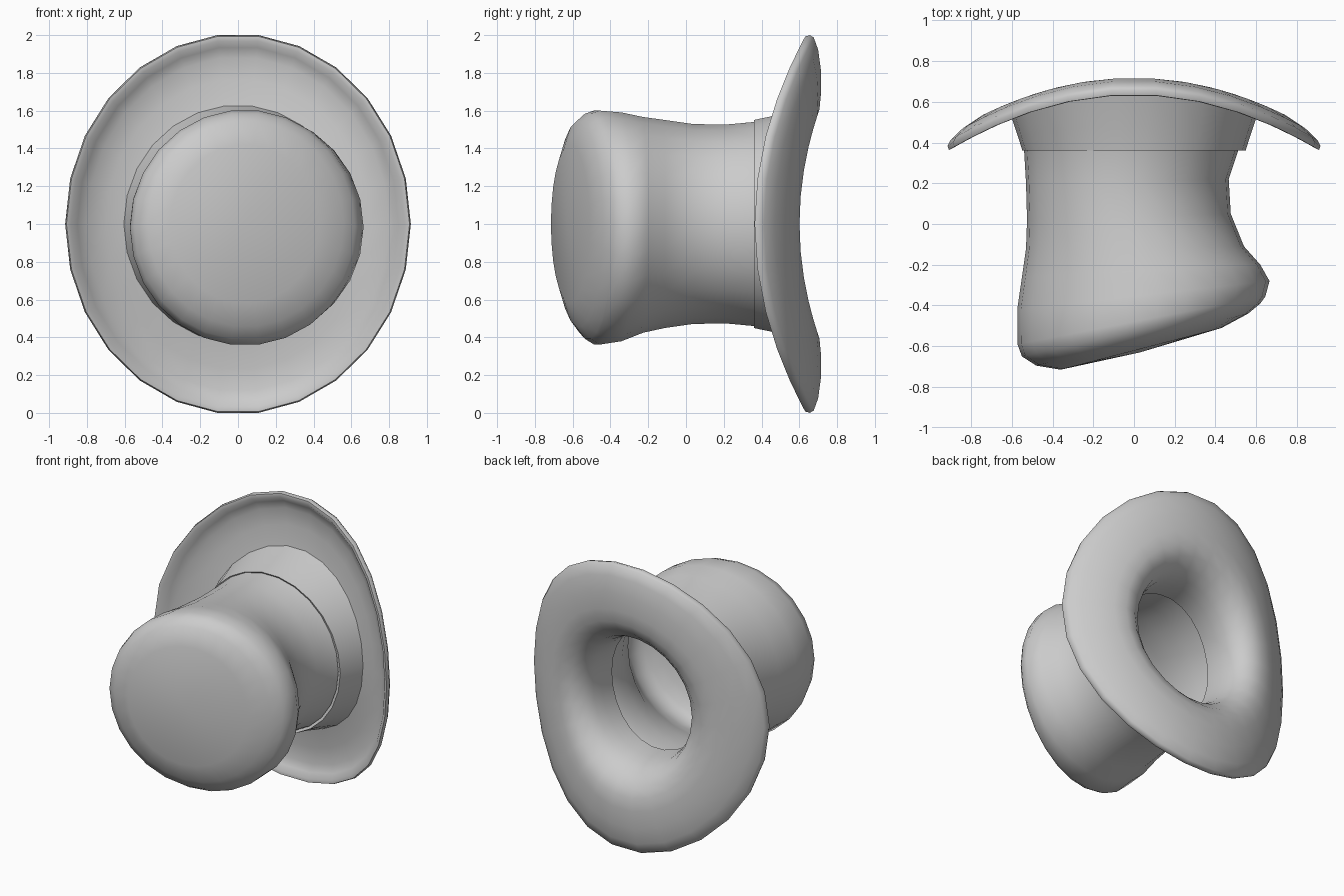
import bpy, bmesh
from math import cos, sin, pi

if "Cube" in bpy.data.objects:
    bpy.data.objects.remove(bpy.data.objects["Cube"])

N = 26          # sides around the hat axis (the y axis)
CURL = 0.33     # how far the brim sides bend forward


def crown_ring(left, right, rz, inset=0.0):
    """Tilted ring through a left and right (x, y) point."""
    (xl, yl), (xr, yr) = left, right
    cx, cy, rx = (xl + xr) / 2, (yl + yr) / 2, (xr - xl) / 2
    slope = (yr - yl) / 2
    pts = []
    for i in range(N):
        a = 2 * pi * i / N
        pts.append((cx + (rx - inset) * cos(a),
                    cy + slope * cos(a) + inset * 0.5,
                    1.0 - 0.3 * max(0, rz - 0.56) + (rz - inset) * sin(a)))
    return pts


def brim_ring(rx, rz, y, curl=CURL):
    """Elliptical ring bent forward at the sides."""
    pts = []
    for i in range(N):
        a = 2 * pi * i / N
        x = rx * cos(a)
        pts.append((x, y - curl * x * x, 1 + rz * sin(a)))
    return pts


def loft(name, rings, start=None, end=None, closed=False):
    """Skin a list of rings; start and end are optional centre points."""
    bm = bmesh.new()
    vs = [[bm.verts.new(p) for p in r] for r in rings]
    pairs = list(zip(vs, vs[1:])) + ([(vs[-1], vs[0])] if closed else [])
    for a, b in pairs:
        for i in range(N):
            j = (i + 1) % N
            bm.faces.new((a[i], a[j], b[j], b[i]))
    for centre, ring in ((start, vs[0]), (end, vs[-1])):
        if centre:
            c = bm.verts.new(centre)
            for i in range(N):
                bm.faces.new((c, ring[i], ring[(i + 1) % N]))
    bmesh.ops.recalc_face_normals(bm, faces=bm.faces)
    me = bpy.data.meshes.new(name)
    bm.to_mesh(me)
    bm.free()
    ob = bpy.data.objects.new(name, me)
    bpy.context.collection.objects.link(ob)
    bpy.ops.object.select_all(action='DESELECT')
    ob.select_set(True)
    bpy.context.view_layer.objects.active = ob
    bpy.ops.object.shade_smooth_by_angle(angle=pi / 3.2)
    return ob


# crown sections, from the tilted flat end to the brim
crown = [
    ((-0.36, -0.715), (0.43, -0.51), 0.42),
    ((-0.48, -0.695), (0.56, -0.44), 0.545),
    ((-0.55, -0.65), (0.62, -0.39), 0.60),
    ((-0.572, -0.59), (0.645, -0.355), 0.624),
    ((-0.573, -0.42), (0.665, -0.28), 0.61),
    ((-0.55, -0.26), (0.62, -0.20), 0.575),
    ((-0.53, -0.12), (0.54, -0.11), 0.555),
    ((-0.525, 0.02), (0.475, 0.05), 0.533),
    ((-0.53, 0.20), (0.465, 0.22), 0.53),
    ((-0.54, 0.37), (0.515, 0.37), 0.545),
]

# brim section: front face, rolled rim, back face, funnel into the opening
brim = [
    (0.585, 0.61, 0.65), (0.70, 0.77, 0.675), (0.80, 0.885, 0.675),
    (0.85, 0.94, 0.66), (0.885, 0.975, 0.633), (0.908, 1.0, 0.635),
    (0.915, 1.007, 0.66), (0.90, 0.995, 0.68), (0.84, 0.93, 0.703),
    (0.74, 0.82, 0.717), (0.65, 0.70, 0.717), (0.57, 0.61, 0.708),
    (0.49, 0.54, 0.67), (0.425, 0.475, 0.60), (0.40, 0.44, 0.52),
    (0.392, 0.425, 0.44), (0.392, 0.42, 0.36), (0.395, 0.42, 0.315),
]

# crown and brim as one hollow shell
outer = [crown_ring(*c) for c in crown]
inner = [crown_ring(*c, inset=0.015) for c in reversed(crown)]
loft("hat_shell", outer + [brim_ring(*b) for b in brim] + inner,
     start=(0.03, -0.63, 1.0), end=(0.03, -0.615, 1.0))

# band around the base of the crown
loft("hat_band", [
    brim_ring(0.525, 0.54, 0.37, 0),
    brim_ring(0.548, 0.555, 0.36, 0),
    brim_ring(0.57, 0.58, 0.48, 0.15),
    brim_ring(0.605, 0.63, 0.655),
    brim_ring(0.585, 0.61, 0.665),
], closed=True)
